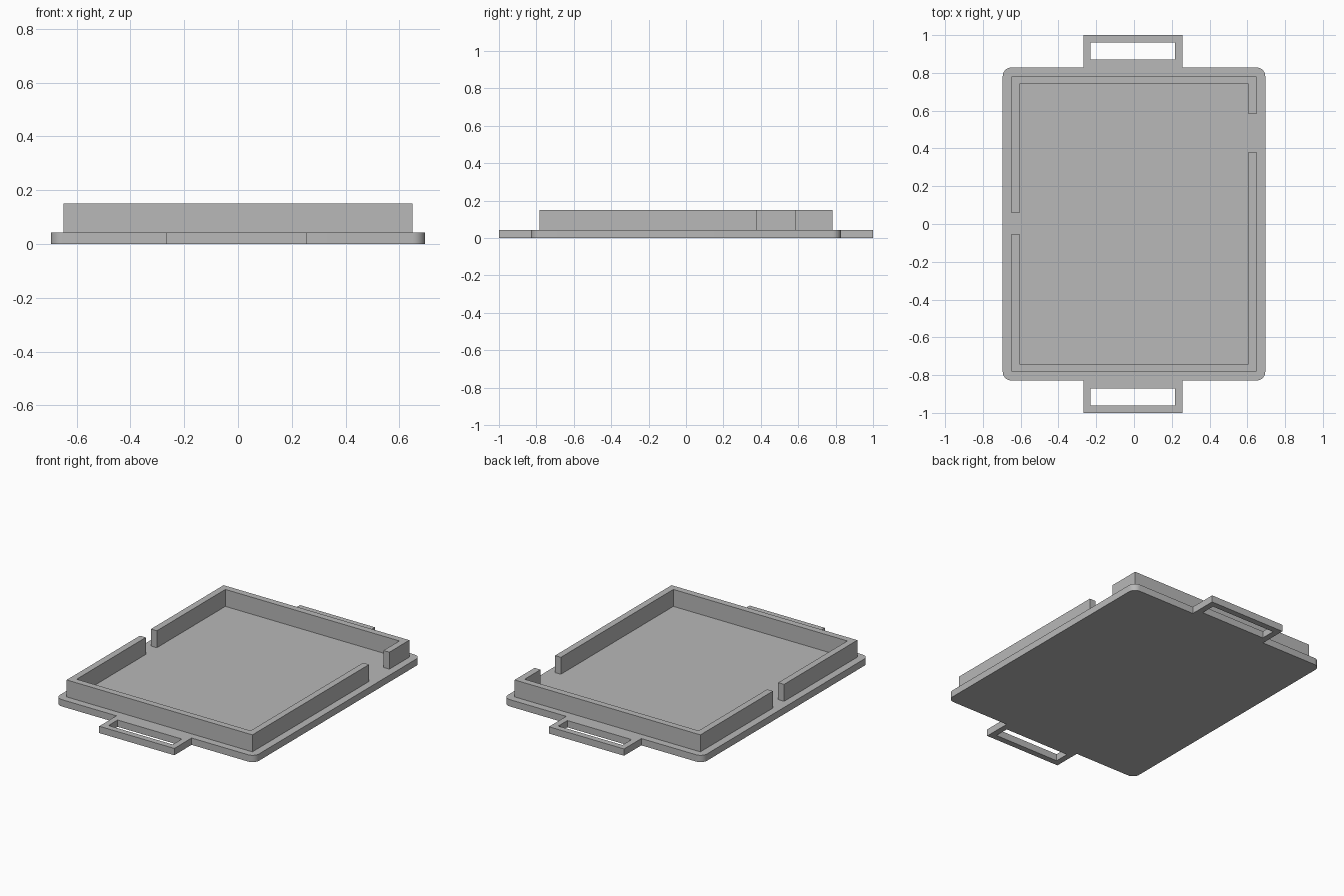
import bpy
from math import sin, cos, pi, radians

if "Cube" in bpy.data.objects:
    bpy.data.objects.remove(bpy.data.objects["Cube"], do_unlink=True)

# Overall sizes
BASE_X, BASE_Y, BASE_TOP = 0.695, 0.828, 0.043
WALL_X, WALL_Y, WALL_T, WALL_TOP = 0.648, 0.782, 0.041, 0.15
CORNER_R = 0.045
GRIP_L, GRIP_R, SLOT_INSET = -0.268, 0.256, 0.038

grey = bpy.data.materials.new("plain grey")
grey.use_nodes = True
grey.diffuse_color = (0.48, 0.48, 0.48, 1)
grey.node_tree.nodes["Principled BSDF"].inputs["Base Color"].default_value = grey.diffuse_color


def extrude_outline(name, loops, z0, z1):
    """Fill closed outlines (inner loops become holes) and extrude from z0 to z1."""
    curve = bpy.data.curves.new(name + "_outline", "CURVE")
    curve.dimensions = "2D"
    curve.fill_mode = "BOTH"
    curve.extrude = (z1 - z0) / 2
    for loop in loops:
        spline = curve.splines.new("POLY")
        spline.points.add(len(loop) - 1)
        for point, (x, y) in zip(spline.points, loop):
            point.co = (x, y, 0, 1)
        spline.use_cyclic_u = True
    helper = bpy.data.objects.new(name + "_helper", curve)
    bpy.context.collection.objects.link(helper)
    bpy.context.view_layer.update()
    graph = bpy.context.evaluated_depsgraph_get()
    mesh = bpy.data.meshes.new_from_object(helper.evaluated_get(graph))
    bpy.data.objects.remove(helper, do_unlink=True)
    mesh.name = name
    mesh.materials.clear()
    mesh.materials.append(grey)
    obj = bpy.data.objects.new(name, mesh)
    obj.location.z = (z0 + z1) / 2
    bpy.context.collection.objects.link(obj)
    bpy.ops.object.select_all(action="DESELECT")
    obj.select_set(True)
    bpy.context.view_layer.objects.active = obj
    bpy.ops.object.shade_smooth_by_angle(angle=radians(30))
    return obj


def corner(sx, sy, start, steps=8):
    """Rounded corner of the base plate, counter-clockwise."""
    cx, cy = sx * (BASE_X - CORNER_R), sy * (BASE_Y - CORNER_R)
    angles = [start + pi / 2 * i / steps for i in range(steps + 1)]
    return [(cx + CORNER_R * cos(a), cy + CORNER_R * sin(a)) for a in angles]


def grip(side):
    """Handle outline stepping out of the front (-1) or back (1) edge."""
    pts = [(GRIP_R, BASE_Y), (GRIP_R, 1), (GRIP_L, 1), (GRIP_L, BASE_Y)]
    if side < 0:
        pts.reverse()
    return [(x, side * y) for x, y in pts]


def slot(side):
    """Finger opening inside a handle."""
    l, r = GRIP_L + SLOT_INSET, GRIP_R - SLOT_INSET
    return [(x, side * y) for x, y in ((l, 0.871), (r, 0.871), (r, 0.962), (l, 0.962))]


# Base plate with rounded corners and two slotted handles
plate = (corner(1, 1, 0) + grip(1) + corner(-1, 1, pi / 2)
         + corner(-1, -1, pi) + grip(-1) + corner(1, -1, 1.5 * pi))
extrude_outline("base_plate_with_handles", [plate, slot(1), slot(-1)], 0, BASE_TOP)


def wall(name, side, end_left, end_right):
    """U-shaped rim wall around the front or back, ending at the side gaps."""
    ox, oy = WALL_X, side * WALL_Y
    ix, iy = WALL_X - WALL_T, side * (WALL_Y - WALL_T)
    pts = [(ox, end_right), (ox, oy), (-ox, oy), (-ox, end_left),
           (-ix, end_left), (-ix, iy), (ix, iy), (ix, end_right)]
    extrude_outline(name, [pts], BASE_TOP, WALL_TOP)


# Rim walls, leaving one gap in each side
wall("back_wall", 1, 0.058, 0.583)
wall("front_wall", -1, -0.052, 0.38)
